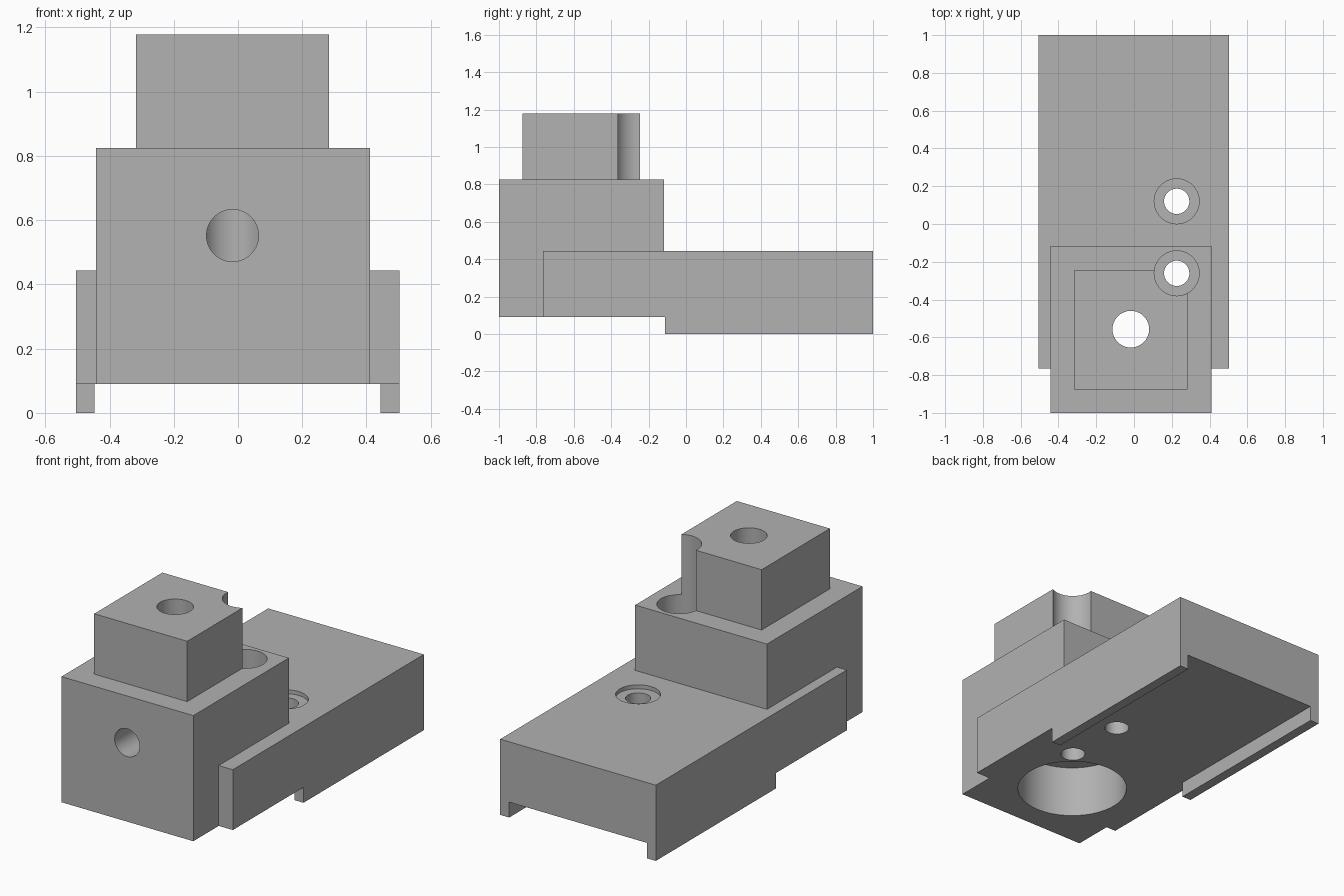
import bpy, bmesh, math
from mathutils import Matrix

if "Cube" in bpy.data.objects:
    bpy.data.objects.remove(bpy.data.objects["Cube"])

steel = bpy.data.materials.new("machined grey")
steel.diffuse_color = (0.445, 0.445, 0.445, 1)
steel.use_nodes = True
steel.node_tree.nodes["Principled BSDF"].inputs["Base Color"].default_value = steel.diffuse_color


def finish(name, bm):
    bmesh.ops.recalc_face_normals(bm, faces=bm.faces)
    mesh = bpy.data.meshes.new(name)
    bm.to_mesh(mesh)
    bm.free()
    mesh.materials.append(steel)
    ob = bpy.data.objects.new(name, mesh)
    bpy.context.collection.objects.link(ob)
    return ob


def box(name, x0, x1, y0, y1, z0, z1):
    bm = bmesh.new()
    bmesh.ops.create_cube(bm, size=1)
    bmesh.ops.scale(bm, vec=(x1 - x0, y1 - y0, z1 - z0), verts=bm.verts)
    bmesh.ops.translate(bm, vec=((x0 + x1) / 2, (y0 + y1) / 2, (z0 + z1) / 2), verts=bm.verts)
    return finish(name, bm)


def cylinder(name, r, a, b, axis="Z", across=(0, 0)):
    """Cylinder from a to b along Z at (x, y), or along Y at (x, z)."""
    bm = bmesh.new()
    bmesh.ops.create_cone(bm, cap_ends=True, segments=64, radius1=r, radius2=r, depth=b - a)
    mid = (a + b) / 2
    if axis == "Y":
        bmesh.ops.rotate(bm, matrix=Matrix.Rotation(math.pi / 2, 3, "X"), verts=bm.verts)
        pos = (across[0], mid, across[1])
    else:
        pos = (across[0], across[1], mid)
    bmesh.ops.translate(bm, vec=pos, verts=bm.verts)
    return finish(name, bm)


def combine(target, tool, operation):
    mod = target.modifiers.new(operation, "BOOLEAN")
    mod.operation, mod.solver, mod.object = operation, "EXACT", tool
    bpy.context.view_layer.objects.active = target
    bpy.ops.object.modifier_apply(modifier=mod.name)
    bpy.data.objects.remove(tool)


# Base plate, stepped body and top block fused into one piece
block = box("clamp_block", -0.505, 0.502, -0.765, 1.0, 0.09, 0.443)
combine(block, box("body", -0.442, 0.411, -1.0, -0.117, 0.09, 0.825), "UNION")
combine(block, box("top_block", -0.318, 0.284, -0.875, -0.245, 0.7, 1.178), "UNION")

# Guide rails under both long edges
for x0, x1 in ((-0.505, -0.447), (0.444, 0.502)):
    combine(block, box("rail", x0, x1, -0.112, 1.0, 0.0, 0.2), "UNION")

# Vertical centre hole, wide bore underneath and front cross hole
centre = (-0.017, -0.557)
combine(block, cylinder("centre_hole", 0.097, 0.3, 1.3, across=centre), "DIFFERENCE")
combine(block, cylinder("lower_bore", 0.303, -0.1, 0.397, across=centre), "DIFFERENCE")
combine(block, cylinder("front_hole", 0.081, -1.1, centre[1], "Y", (-0.017, 0.552)), "DIFFERENCE")

# Two counterbored screw holes
for y in (0.12, -0.261):
    combine(block, cylinder("screw_hole", 0.067, -0.1, 1.3, across=(0.226, y)), "DIFFERENCE")
    combine(block, cylinder("counterbore", 0.119, 0.42, 1.3, across=(0.226, y)), "DIFFERENCE")

# Round walls smooth, machined edges sharp
bpy.ops.object.select_all(action="DESELECT")
block.select_set(True)
bpy.context.view_layer.objects.active = block
bpy.ops.object.shade_smooth_by_angle(angle=math.radians(30))
